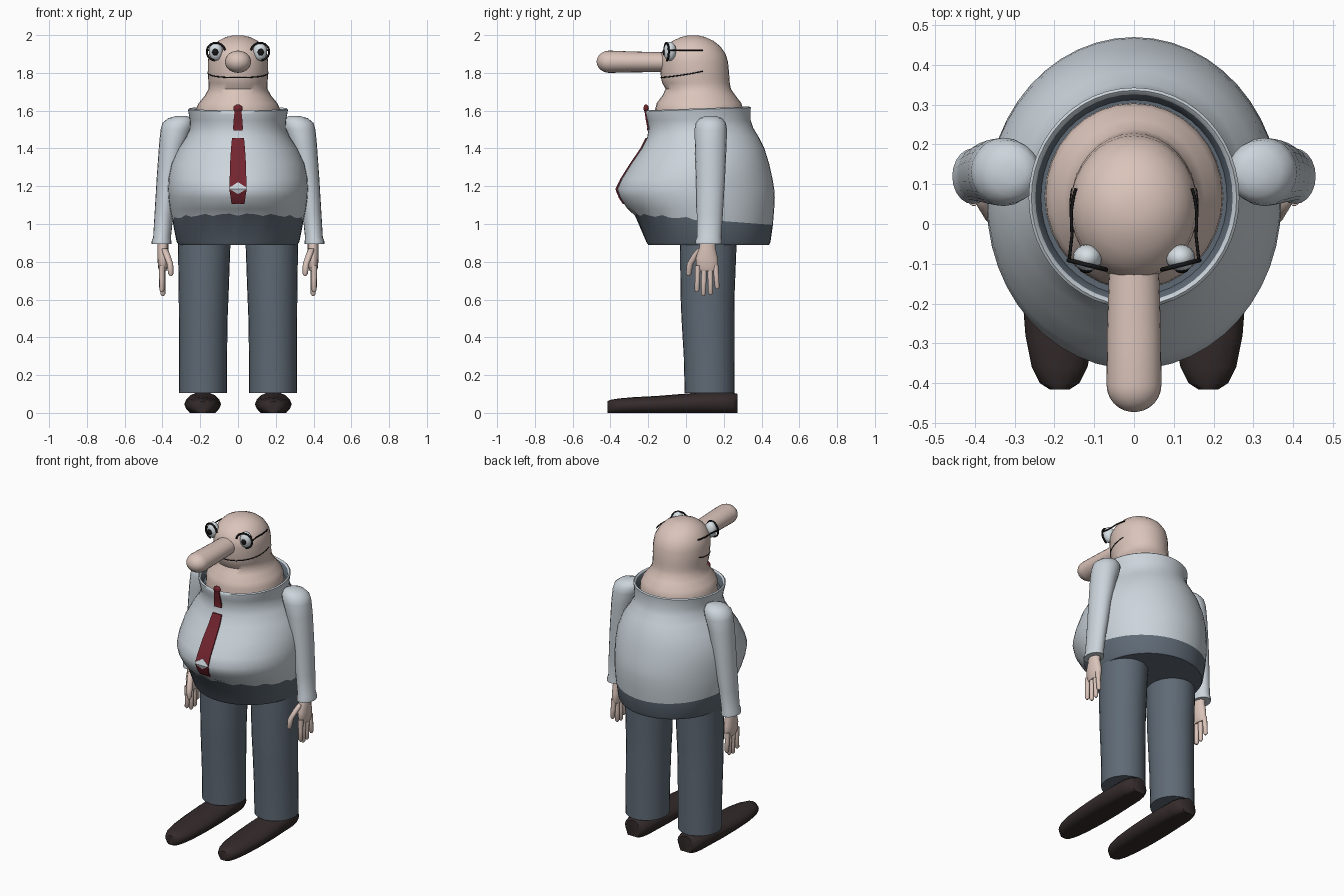
import bpy, bmesh, math
from mathutils import Vector


def mat(name, rgb):
    m = bpy.data.materials.new(name)
    m.diffuse_color = (*rgb, 1)
    return m


SKIN = mat("skin", (0.70, 0.55, 0.49))
SHIRT = mat("shirt pale blue", (0.60, 0.66, 0.71))
PANTS = mat("trouser slate", (0.115, 0.145, 0.18))
SHOE = mat("shoe brown", (0.035, 0.024, 0.024))
RED = mat("tie red", (0.17, 0.018, 0.028))
BLACK = mat("black", (0.008, 0.008, 0.009))
WHITE = mat("eye white", (0.68, 0.74, 0.78))


def finish(name, bm, mats, angle=50):
    bmesh.ops.recalc_face_normals(bm, faces=bm.faces)
    me = bpy.data.meshes.new(name)
    bm.to_mesh(me)
    bm.free()
    ob = bpy.data.objects.new(name, me)
    bpy.context.collection.objects.link(ob)
    for m in mats:
        me.materials.append(m)
    bpy.ops.object.select_all(action='DESELECT')
    bpy.context.view_layer.objects.active = ob
    ob.select_set(True)
    bpy.ops.object.shade_smooth_by_angle(angle=math.radians(angle))
    return ob


def loft(name, rings, mats, n=24, axis='Z', angle=50, band=None, warp=None):
    """Rings are (t, centre_a, centre_b, radius_a, radius_b) along Z or Y."""
    bm = bmesh.new()
    loops = []
    for k, (t, ca, cb, ra, rb) in enumerate(rings):
        loop = []
        for i in range(n):
            a = 2 * math.pi * i / n
            u, v = ca + ra * math.cos(a), cb + rb * math.sin(a)
            co = Vector((u, v, t)) if axis == 'Z' else Vector((u, t, v))
            if warp:
                co.z += warp(k, a)
            loop.append(bm.verts.new(co))
        loops.append(loop)
    for k in range(len(loops) - 1):
        for i in range(n):
            j = (i + 1) % n
            f = bm.faces.new((loops[k][i], loops[k][j], loops[k + 1][j], loops[k + 1][i]))
            f.material_index = band(k) if band else 0
    for k, loop in ((0, loops[0]), (len(loops) - 2, loops[-1])):
        bm.faces.new(loop).material_index = band(k) if band else 0
    return finish(name, bm, mats, angle)


def ball(name, loc, rad, m, n=16):
    bm = bmesh.new()
    bmesh.ops.create_uvsphere(bm, u_segments=n, v_segments=n // 2 + 2, radius=1)
    for v in bm.verts:
        v.co = Vector((v.co.x * rad[0], v.co.y * rad[1], v.co.z * rad[2])) + Vector(loc)
    return finish(name, bm, [m])


def tube(name, pts, r, m, cyclic=False):
    cu = bpy.data.curves.new(name, 'CURVE')
    cu.dimensions = '3D'
    cu.bevel_depth, cu.bevel_resolution, cu.use_fill_caps = r, 2, True
    sp = cu.splines.new('POLY')
    sp.points.add(len(pts) - 1)
    for p, c in zip(sp.points, pts):
        p.co = (*c, 1)
    sp.use_cyclic_u = cyclic
    cu.materials.append(m)
    ob = bpy.data.objects.new(name, cu)
    bpy.context.collection.objects.link(ob)
    return ob


# Torso profile: height, front y, back y, half width
TORSO = [(0.89, -0.20, 0.44, 0.315), (0.905, -0.21, 0.447, 0.325), (1.015, -0.27, 0.46, 0.348),
         (1.08, -0.31, 0.467, 0.36), (1.14, -0.35, 0.47, 0.368), (1.185, -0.365, 0.467, 0.37),
         (1.24, -0.34, 0.458, 0.368), (1.32, -0.29, 0.44, 0.352), (1.40, -0.235, 0.415, 0.315),
         (1.46, -0.205, 0.385, 0.275), (1.51, -0.197, 0.355, 0.252), (1.55, -0.205, 0.342, 0.254),
         (1.59, -0.212, 0.342, 0.262), (1.606, -0.212, 0.343, 0.265), (1.612, -0.205, 0.336, 0.258),
         (1.604, -0.195, 0.326, 0.248), (1.56, -0.18, 0.312, 0.234)]


def hem(k, a):
    if k == 2:  # wavy tilted waist line
        return 0.008 - 0.028 * math.sin(a) + (0.007 * math.sin(a * 17) if a > math.pi else 0)
    return 0.01 * math.sin(a) if k >= 12 else 0


loft("torso", [(z, 0, (f + b) / 2, w, (b - f) / 2) for z, f, b, w in TORSO], [SHIRT, PANTS],
     n=48, band=lambda k: 1 if k < 2 or k >= 15 else 0, warp=hem)


def front_y(z):
    for (z0, f0, *_), (z1, f1, *_) in zip(TORSO[:14], TORSO[1:14]):
        if z <= z1:
            return f0 + (f1 - f0) * (z - z0) / (z1 - z0)
    return TORSO[13][1]


def plate(name, rows, m, gap):
    """Thin strip that follows the belly, rows are (z, half width)."""
    bm = bmesh.new()
    rings = []
    for z, w in rows:
        y = front_y(z) - gap
        rings.append([bm.verts.new((x, yy, z)) for x, yy in
                      ((-w, y), (w, y), (w, y + 0.008), (-w, y + 0.008))])
    for a, b in zip(rings, rings[1:]):
        for i in range(4):
            bm.faces.new((a[i], a[(i + 1) % 4], b[(i + 1) % 4], b[i]))
    bm.faces.new(rings[0])
    bm.faces.new(rings[-1])
    return finish(name, bm, [m], 30)


# Tie: tail, pale diamond, neck piece and knot
plate("tie_tail", [(1.105, 0.034), (1.14, 0.039), (1.185, 0.046), (1.24, 0.044), (1.32, 0.042),
                   (1.40, 0.037), (1.455, 0.032)], RED, 0.007)
plate("tie_diamond", [(1.16, 0.003), (1.185, 0.045), (1.193, 0.045), (1.22, 0.003)], SHIRT, 0.009)
plate("tie_neck", [(1.495, 0.024), (1.51, 0.026), (1.55, 0.023), (1.60, 0.018)], RED, 0.008)
ball("tie_knot", (0, -0.211, 1.612), (0.025, 0.014, 0.021), RED, 12)

# Head and neck: height, front y, back y, half width
HEAD = [(1.54, -0.165, 0.305, 0.225), (1.61, -0.163, 0.303, 0.222), (1.64, -0.155, 0.293, 0.208),
        (1.68, -0.125, 0.262, 0.175), (1.715, -0.108, 0.238, 0.156), (1.745, -0.125, 0.232, 0.156),
        (1.77, -0.132, 0.23, 0.158), (1.80, -0.135, 0.228, 0.16), (1.86, -0.14, 0.222, 0.16),
        (1.90, -0.134, 0.21, 0.154), (1.94, -0.108, 0.182, 0.133), (1.97, -0.07, 0.145, 0.103),
        (1.99, -0.025, 0.10, 0.063), (1.998, 0.01, 0.065, 0.028)]
loft("head", [(z, 0, (f + b) / 2, w, (b - f) / 2) for z, f, b, w in HEAD], [SKIN], n=32)

# Mouth line wrapped round the head
mouth = []
for i in range(25):
    t = (i - 12) / 12
    a = math.radians(-90 + 103 * t)
    mouth.append((0.1595 * math.cos(a), 0.048 + 0.181 * math.sin(a), 1.775 + 0.034 * abs(t) ** 2.2))
tube("mouth", mouth, 0.003, BLACK)

# Long rounded nose
nose = [(-0.08, 0, 1.857, 0.06, 0.052), (-0.15, 0, 1.857, 0.064, 0.053), (-0.28, 0, 1.858, 0.068, 0.055)]
for i in range(7):
    a = math.radians(14 * i)
    nose.append((-0.405 - 0.068 * math.sin(a), 0, 1.859, 0.069 * math.cos(a), 0.059 * math.cos(a)))
loft("nose", nose, [SKIN], n=24, axis='Y')

for s, side in ((-1, "left"), (1, "right")):
    # Eye, pupil and round spectacles
    ball(side + "_eye", (s * 0.117, -0.085, 1.914), (0.037, 0.034, 0.05), WHITE)
    ball(side + "_pupil", (s * 0.120, -0.114, 1.91), (0.017, 0.01, 0.019), BLACK, 12)
    rim = []
    for i in range(21):
        a = math.radians(-80 + 250 * i / 20)
        u = 0.048 * math.cos(a)
        rim.append((s * (0.117 + u), -0.103 + 0.25 * u, 1.912 + 0.047 * math.sin(a)))
    tube(side + "_spectacle_rim", rim, 0.0055, BLACK)
    tube(side + "_spectacle_arm", [(s * 0.163, -0.09, 1.92), (s * 0.156, -0.03, 1.92), (s * 0.158, 0.03, 1.92),
                                   (s * 0.152, 0.07, 1.92), (s * 0.146, 0.09, 1.92)], 0.004, BLACK)

    # Sleeve with rounded shoulder and flared cuff
    sleeve = [(0.893, s * 0.405, 0.12, 0.052, 0.070), (0.91, s * 0.405, 0.12, 0.052, 0.070),
              (0.93, s * 0.402, 0.122, 0.047, 0.065), (1.05, s * 0.392, 0.126, 0.05, 0.069),
              (1.25, s * 0.370, 0.13, 0.06, 0.077), (1.42, s * 0.345, 0.131, 0.073, 0.084),
              (1.50, s * 0.327, 0.131, 0.083, 0.086), (1.535, s * 0.318, 0.131, 0.082, 0.08),
              (1.56, s * 0.308, 0.131, 0.062, 0.06), (1.572, s * 0.30, 0.131, 0.028, 0.028)]
    loft(side + "_sleeve", sleeve, [SHIRT], n=20)

    # Palm, four fingers and thumb
    loft(side + "_palm", [(0.75, s * 0.398, 0.115, 0.018, 0.05), (0.77, s * 0.398, 0.113, 0.025, 0.06),
                          (0.82, s * 0.397, 0.11, 0.03, 0.06), (0.87, s * 0.398, 0.113, 0.029, 0.045),
                          (0.90, s * 0.398, 0.115, 0.029, 0.042)], [SKIN], n=14)
    digits = [("index", 0.403, 0.062, 0.403, 0.058, 0.64), ("middle", 0.40, 0.096, 0.398, 0.092, 0.62),
              ("ring", 0.40, 0.128, 0.398, 0.13, 0.625), ("little", 0.403, 0.156, 0.405, 0.165, 0.655)]
    for nm, x0, y0, x1, y1, z in digits:
        loft(f"{side}_{nm}_finger", [(z, s * x1, y1, 0.006, 0.006), (z + 0.01, s * x1, y1, 0.013, 0.013),
                                     (z + 0.07, s * x1, (y0 + y1) / 2, 0.014, 0.014),
                                     (0.78, s * x0, y0, 0.016, 0.016)], [SKIN], n=10)
    loft(side + "_thumb", [(0.725, s * 0.355, 0.013, 0.006, 0.007), (0.737, s * 0.356, 0.014, 0.014, 0.015),
                           (0.79, s * 0.36, 0.022, 0.017, 0.018), (0.84, s * 0.378, 0.055, 0.018, 0.022),
                           (0.87, s * 0.39, 0.085, 0.018, 0.025)], [SKIN], n=10)

    # Trouser leg
    loft(side + "_trouser_leg", [(0.105, s * 0.186, 0.125, 0.127, 0.132), (0.30, s * 0.185, 0.122, 0.127, 0.134),
                                 (0.50, s * 0.184, 0.116, 0.129, 0.14), (0.62, s * 0.182, 0.114, 0.132, 0.143),
                                 (0.90, s * 0.179, 0.118, 0.139, 0.15)], [PANTS], n=28)

    # Long shoe: y, half width, top height, flattened underneath
    shoe = [(-0.416, 0.025, 0.055), (-0.40, 0.05, 0.063), (-0.36, 0.07, 0.07), (-0.28, 0.086, 0.077),
            (-0.15, 0.096, 0.084), (0.0, 0.096, 0.096), (0.10, 0.09, 0.105), (0.20, 0.085, 0.105),
            (0.25, 0.072, 0.10), (0.272, 0.05, 0.095)]
    ob = loft(side + "_shoe", [(y, s * 0.187, h * 0.5, w, h * 0.5 + 0.006) for y, w, h in shoe],
              [SHOE], n=16, axis='Y')
    for v in ob.data.vertices:
        v.co.z = 0.0 if v.co.z < 0.012 else v.co.z
